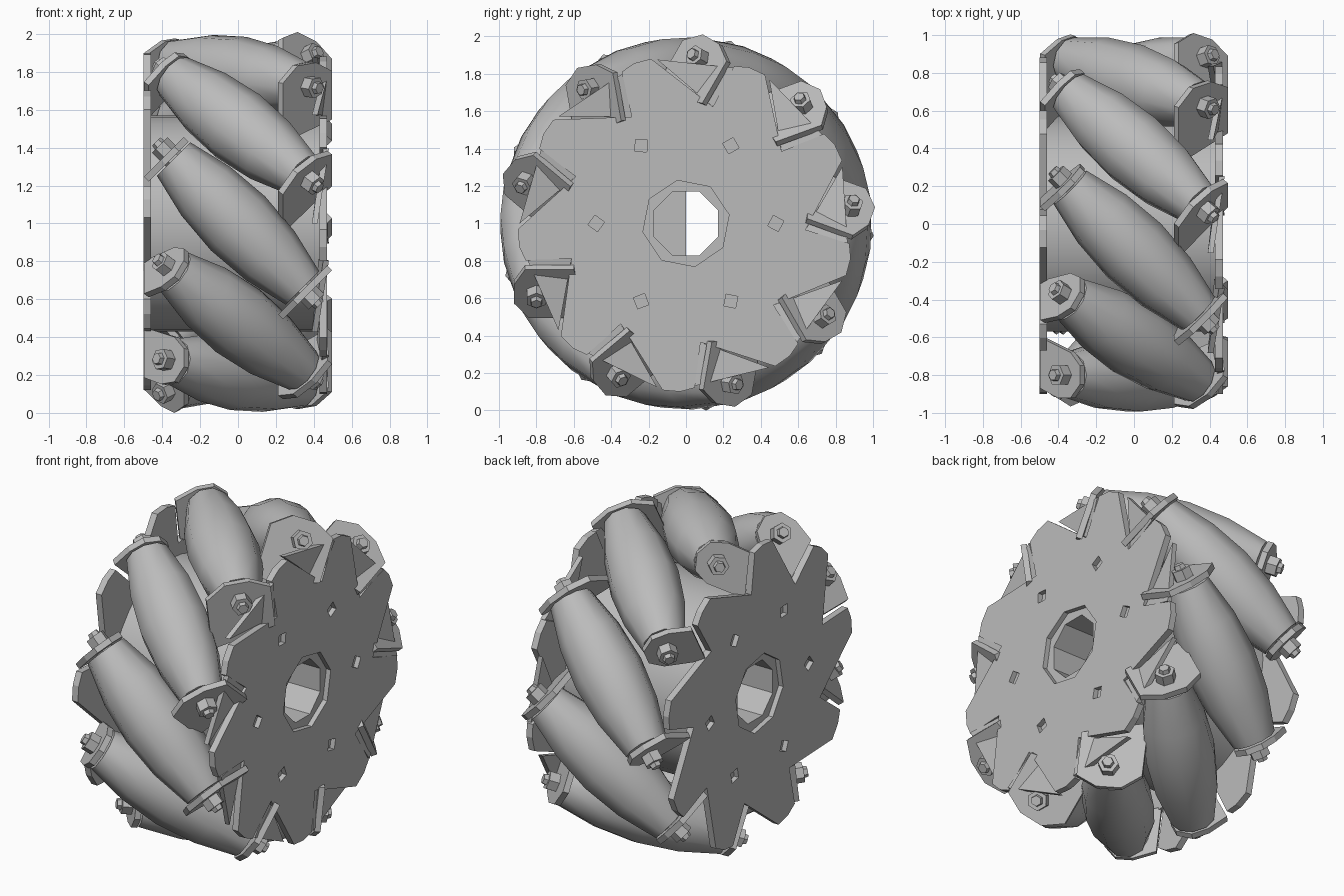
import bpy, bmesh
from math import sin, cos, pi, radians
from mathutils import Matrix, Vector

if "Cube" in bpy.data.objects:
    bpy.data.objects.remove(bpy.data.objects["Cube"])

steel = bpy.data.materials.new("grey_metal")
steel.use_nodes = True
steel.diffuse_color = (0.5, 0.5, 0.5, 1)
steel.node_tree.nodes["Principled BSDF"].inputs["Base Color"].default_value = (0.5, 0.5, 0.5, 1)

COUNT = 9
STEP = 360 / COUNT
FIRST = 20

# Frames: the wheel turns about x; each roller leans 45 degrees
WHEEL = Matrix(((0, 0, 1), (1, 0, 0), (0, 1, 0))).to_4x4()
AXIS = Vector((1, 0, 1)).normalized()
ACROSS = Vector((1, 0, -1)).normalized()
OUT = Vector((0, 1, 0))


def roller_frame(side):
    rot = Matrix((ACROSS * side, OUT, AXIS * side)).transposed().to_4x4()
    return Matrix.Translation(OUT * 0.8) @ rot


def polar(r, deg):
    return (r * cos(radians(deg)), r * sin(radians(deg)))


def ring(r, n, start=0, centre=(0, 0)):
    return [(centre[0] + r * cos(start + 2 * pi * i / n),
             centre[1] + r * sin(start + 2 * pi * i / n)) for i in range(n)]


def finish(mesh, matrix, smooth=False):
    bm = bmesh.new()
    bm.from_mesh(mesh)
    bmesh.ops.remove_doubles(bm, verts=bm.verts, dist=1e-5)
    bmesh.ops.recalc_face_normals(bm, faces=bm.faces)
    bm.transform(matrix)
    for f in bm.faces:
        f.smooth = smooth
    bm.to_mesh(mesh)
    bm.free()
    if smooth:
        mesh.set_sharp_from_angle(angle=radians(40))
    mesh.materials.clear()
    mesh.materials.append(steel)
    return mesh


def slab(name, loops, low, high, matrix, smooth=False):
    """Flat outline with holes, thickened between two heights."""
    curve = bpy.data.curves.new(name, 'CURVE')
    curve.dimensions = '2D'
    curve.fill_mode = 'BOTH'
    curve.extrude = (high - low) / 2
    for pts in loops:
        sp = curve.splines.new('POLY')
        sp.points.add(len(pts) - 1)
        for p, q in zip(sp.points, pts):
            p.co = (q[0], q[1], 0, 1)
        sp.use_cyclic_u = True
    ob = bpy.data.objects.new(name, curve)
    bpy.context.collection.objects.link(ob)
    graph = bpy.context.evaluated_depsgraph_get()
    mesh = bpy.data.meshes.new_from_object(ob.evaluated_get(graph))
    bpy.data.objects.remove(ob)
    return finish(mesh, matrix @ Matrix.Translation((0, 0, (low + high) / 2)), smooth)


def lathe(name, profile, sides, matrix, smooth=False):
    """Closed turned shape from (height, radius) pairs."""
    bm = bmesh.new()
    rows = [[bm.verts.new((x, y, h)) for x, y in ring(r, sides)] for h, r in profile]
    for a, b in zip(rows, rows[1:]):
        for i in range(sides):
            j = (i + 1) % sides
            bm.faces.new((a[i], a[j], b[j], b[i]))
    bm.faces.new(rows[0])
    bm.faces.new(rows[-1])
    mesh = bpy.data.meshes.new(name)
    bm.to_mesh(mesh)
    bm.free()
    return finish(mesh, matrix, smooth)


def place(name, mesh, deg=0):
    ob = bpy.data.objects.new(name, mesh)
    bpy.context.collection.objects.link(ob)
    ob.location.z = 1
    ob.rotation_euler.x = radians(deg)


def around(name, mesh):
    for k in range(COUNT):
        place(f"{name}_{k + 1}", mesh, FIRST + STEP * k)


# Hub drum with its bore, and the half web inside the bore
place("hub", slab("hub", [ring(0.57, 32), ring(0.185, 8, pi / 8)], -0.47, 0.44, WHEEL, True))
half = [polar(0.2, 90 + 22.5 * i) for i in range(9)]
place("bore_web", slab("bore_web", [half], -0.01, 0.01, WHEEL))

# Side plates: pinwheel discs with a notch beside every tab
holes = [ring(0.235, 8, 0.2)]
holes += [ring(0.045, 4, 0.3 + i, polar(0.48, 60 * i)) for i in range(6)]
for name, side, low, high in (("right_plate", 1, 0.43, 0.47), ("left_plate", -1, -0.5, -0.46)):
    outline = []
    for k in range(COUNT):
        c = side * (FIRST + STEP * k) if side > 0 else FIRST - STEP * k
        outline += [polar(r, c + side * a) for r, a in
                    ((0.9, 8), (0.88, 13), (0.64, 17), (0.9, 42))]
    place(name, slab(name, [outline] + holes, low, high, WHEEL))

# Sloped flaps that close the notches of the right plate
bm = bmesh.new()
tri = [(r, a, x) for r, a, x in ((0.64, 17, 0.455), (0.87, 13, 0.48), (0.89, 40, 0.42))]
top = [bm.verts.new((x, *polar(r, a))) for r, a, x in tri]
low = [bm.verts.new(v.co - Vector((0.03, 0, 0))) for v in top]
bm.faces.new(top)
bm.faces.new(low)
for i in range(3):
    j = (i + 1) % 3
    bm.faces.new((top[i], top[j], low[j], low[i]))
flap = bpy.data.meshes.new("flap")
bm.to_mesh(flap)
bm.free()
around("right_flap", finish(flap, Matrix()))

# Barrel rollers
barrel = [(-0.48, 0.125), (-0.24, 0.182), (0, 0.202), (0.24, 0.182), (0.48, 0.125)]
around("roller", lathe("roller", barrel, 10, roller_frame(1), True))

# Bent tabs that carry the roller ends, with hexagonal bolts
right_tab = [(0.177, 0.06), (0.06, 0.12), (-0.08, 0.12), (-0.19, 0.04),
             (-0.19, -0.28), (0.177, -0.2)]
left_tab = [(0.177, 0.07)] + [(0.13 * cos(a), 0.13 * sin(a)) for a in
                             [radians(67.5 + 45 * i) for i in range(5)]] + [(0.177, -0.2)]
for name, side, outline in (("right", 1, right_tab), ("left", -1, left_tab)):
    frame = roller_frame(side)
    around(name + "_tab", slab(name + "_tab", [outline], 0.49, 0.525, frame))
    bolt = [(0.47, 0.058), (0.585, 0.058), (0.585, 0.035), (0.61, 0.03)]
    around(name + "_bolt", lathe(name + "_bolt", bolt, 6, frame))
